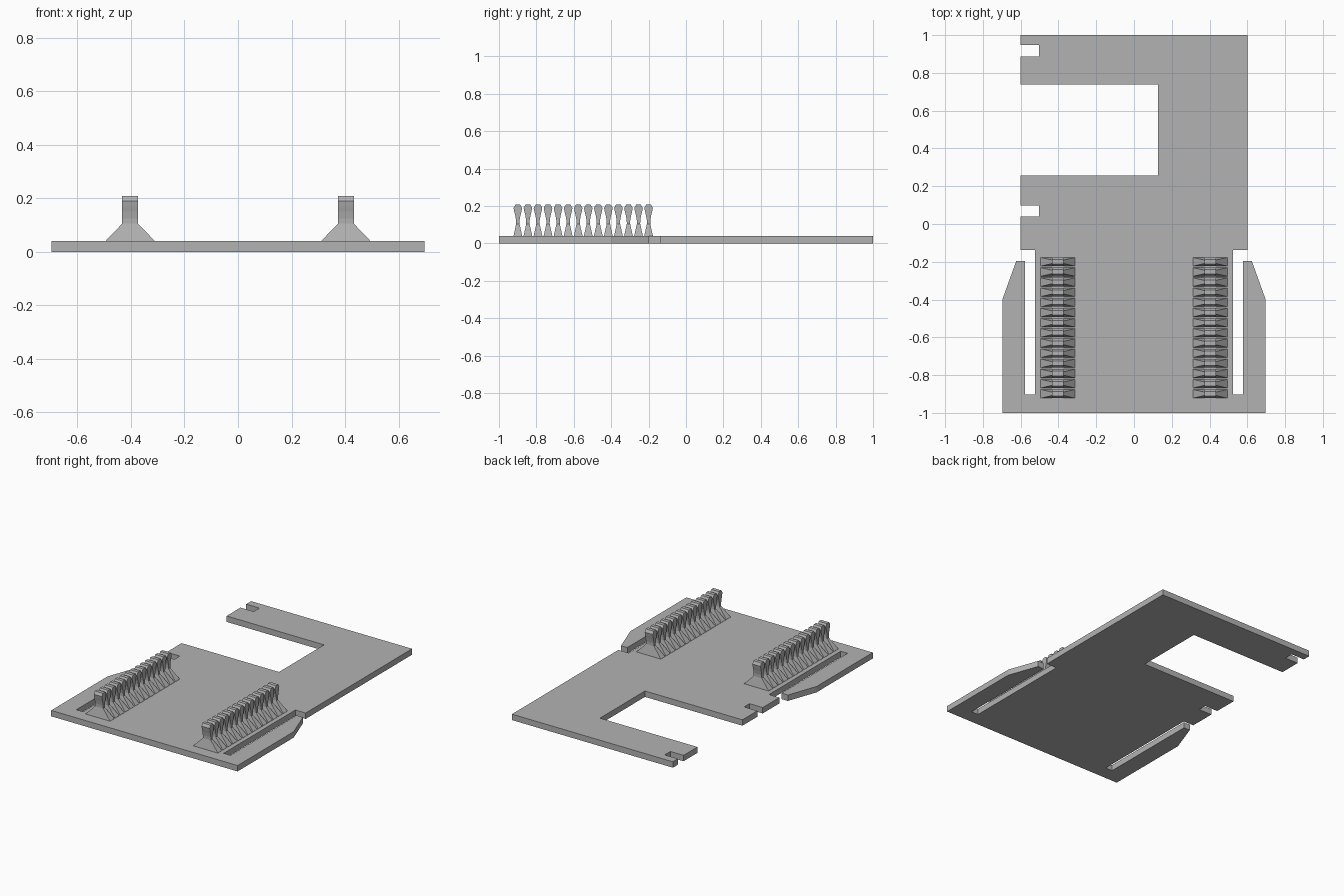
import bpy, bmesh

cube = bpy.data.objects.get("Cube")
if cube:
    bpy.data.objects.remove(cube, do_unlink=True)

grey = bpy.data.materials.new("plain grey")
grey.use_nodes = True
colour = (0.45, 0.45, 0.45, 1)
grey.diffuse_color = colour
grey.node_tree.nodes["Principled BSDF"].inputs["Base Color"].default_value = colour

THICK = 0.04


def finish(bm, name):
    bmesh.ops.recalc_face_normals(bm, faces=bm.faces)
    mesh = bpy.data.meshes.new(name)
    bm.to_mesh(mesh)
    bm.free()
    mesh.materials.append(grey)
    obj = bpy.data.objects.new(name, mesh)
    bpy.context.collection.objects.link(obj)
    return obj


# Base plate: mirrored spring arms, C-shaped rear with notched left ends
half_front = [(0.697, -1), (0.697, -0.40), (0.624, -0.197), (0.577, -0.197),
              (0.577, -0.903), (0.525, -0.903), (0.525, -0.137), (0.602, -0.137)]


def notch(low, high):
    return [(-0.602, high), (-0.503, high), (-0.503, low), (-0.602, low)]


opening = [(-0.602, 0.738), (0.127, 0.738), (0.127, 0.257), (-0.602, 0.257)]
outline = (half_front + [(0.602, 1), (-0.602, 1)] + notch(0.886, 0.947)
           + opening + notch(0.04, 0.098)
           + [(-x, y) for x, y in reversed(half_front)])

bm = bmesh.new()
face = bm.faces.new([bm.verts.new((x, y, 0)) for x, y in outline])
up = bmesh.ops.extrude_face_region(bm, geom=[face])["geom"]
bmesh.ops.translate(bm, vec=(0, 0, THICK),
                    verts=[v for v in up if isinstance(v, bmesh.types.BMVert)])
finish(bm, "base_plate")

# Tooth rings as height, half width, half depth: flared foot, waist, bevelled head
rings = [(0.035, 0.0915, 0.023), (0.041, 0.0915, 0.023), (0.105, 0.03, 0.009),
         (0.125, 0.03, 0.0095), (0.15, 0.03, 0.014), (0.17, 0.03, 0.019),
         (0.19, 0.03, 0.023), (0.208, 0.03, 0.012)]
TEETH, FIRST, LAST = 14, -0.899, -0.2


def add_tooth(bm, cx, cy):
    loops = [[bm.verts.new((cx + sx * hx, cy + sy * hy, z))
              for sx, sy in ((-1, -1), (1, -1), (1, 1), (-1, 1))]
             for z, hx, hy in rings]
    bm.faces.new(loops[0])
    bm.faces.new(loops[-1])
    for low, high in zip(loops, loops[1:]):
        for i in range(4):
            j = (i + 1) % 4
            bm.faces.new((low[i], low[j], high[j], high[i]))


# Two rows of gripping teeth
for name, side in (("left_teeth", 1), ("right_teeth", -1)):
    bm = bmesh.new()
    for i in range(TEETH):
        add_tooth(bm, side * 0.403, FIRST + (LAST - FIRST) * i / (TEETH - 1))
    finish(bm, name)
